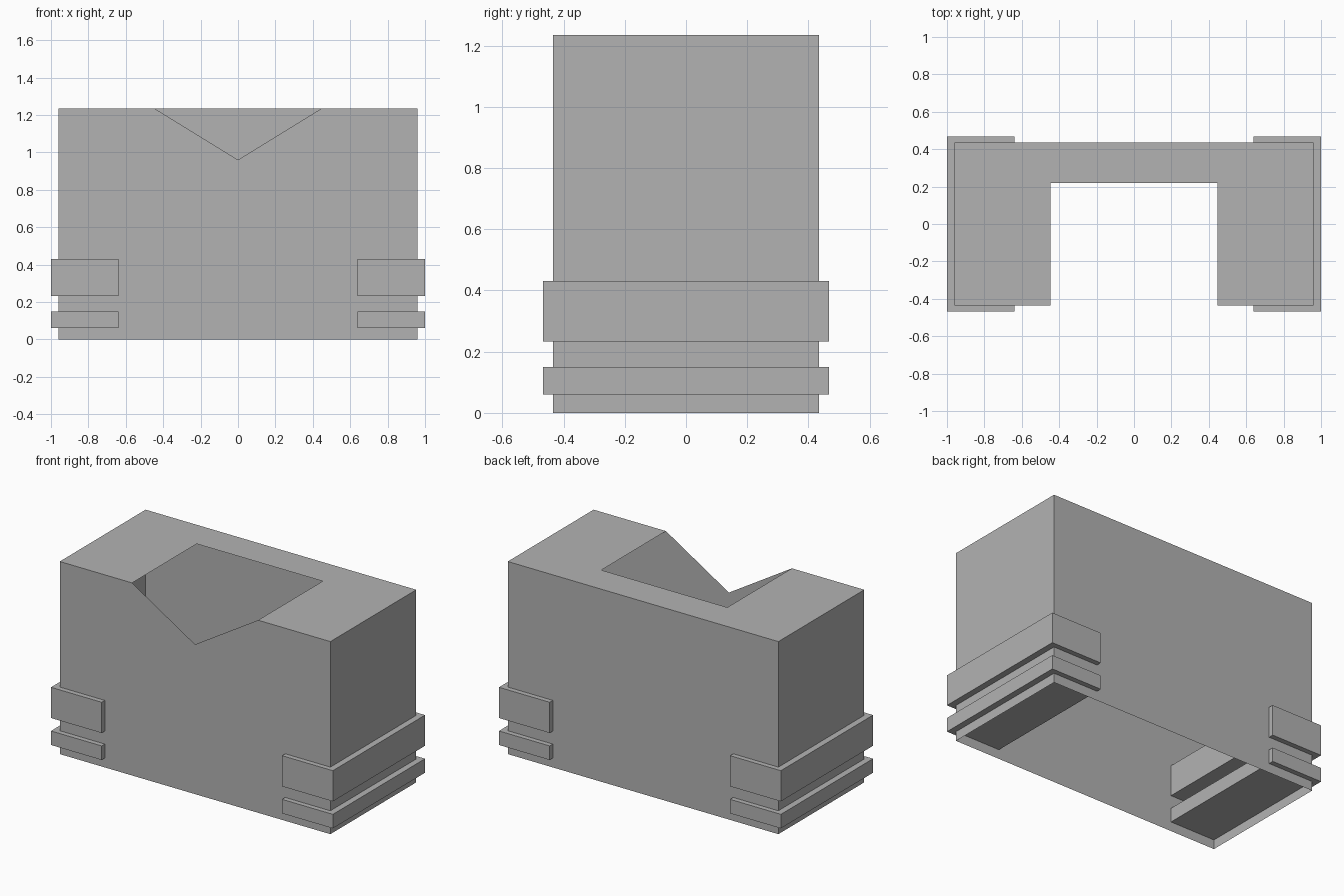
import bpy
import bmesh
from mathutils import Vector

cube = bpy.data.objects.get("Cube")
if cube:
    bpy.data.objects.remove(cube, do_unlink=True)

grey = bpy.data.materials.new("plain grey")
grey.use_nodes = True
colour = (0.45, 0.45, 0.45, 1)
grey.diffuse_color = colour
grey.node_tree.nodes["Principled BSDF"].inputs["Base Color"].default_value = colour


def add_object(name, bm):
    mesh = bpy.data.meshes.new(name)
    bm.to_mesh(mesh)
    bm.free()
    mesh.materials.append(grey)
    obj = bpy.data.objects.new(name, mesh)
    bpy.context.collection.objects.link(obj)
    return obj


# Thin housing shell, open underneath, with a cut-out top and notched front
W, D, H = 0.96, 0.435, 1.235
cut_x, cut_y, notch_z = 0.447, 0.22, 0.96

front = [(-W, -D, 0), (W, -D, 0), (W, -D, H), (cut_x, -D, H),
         (0, -D, notch_z), (-cut_x, -D, H), (-W, -D, H)]
top = [(-W, -D, H), (-cut_x, -D, H), (-cut_x, cut_y, H), (cut_x, cut_y, H),
       (cut_x, -D, H), (W, -D, H), (W, D, H), (-W, D, H)]
back = [(W, D, 0), (-W, D, 0), (-W, D, H), (W, D, H)]
left = [(W, -D, 0), (W, D, 0), (W, D, H), (W, -D, H)]
right = [(-W, D, 0), (-W, -D, 0), (-W, -D, H), (-W, D, H)]

bm = bmesh.new()
for panel in (front, top, back, left, right):
    bm.faces.new([bm.verts.new(p) for p in panel])
bmesh.ops.remove_doubles(bm, verts=bm.verts, dist=0.0001)
add_object("housing_shell", bm)


# Solid bars passing through the lower part of each end
def add_bar(name, side, z0, z1):
    bm = bmesh.new()
    bmesh.ops.create_cube(bm, size=1)
    bmesh.ops.scale(bm, vec=Vector((0.36, 0.934, z1 - z0)), verts=bm.verts)
    bmesh.ops.translate(bm, vec=Vector((side * 0.82, 0, (z0 + z1) / 2)), verts=bm.verts)
    add_object(name, bm)


for label, side in (("left", 1), ("right", -1)):
    add_bar(label + "_lower_bar", side, 0.06, 0.15)
    add_bar(label + "_upper_bar", side, 0.233, 0.43)
